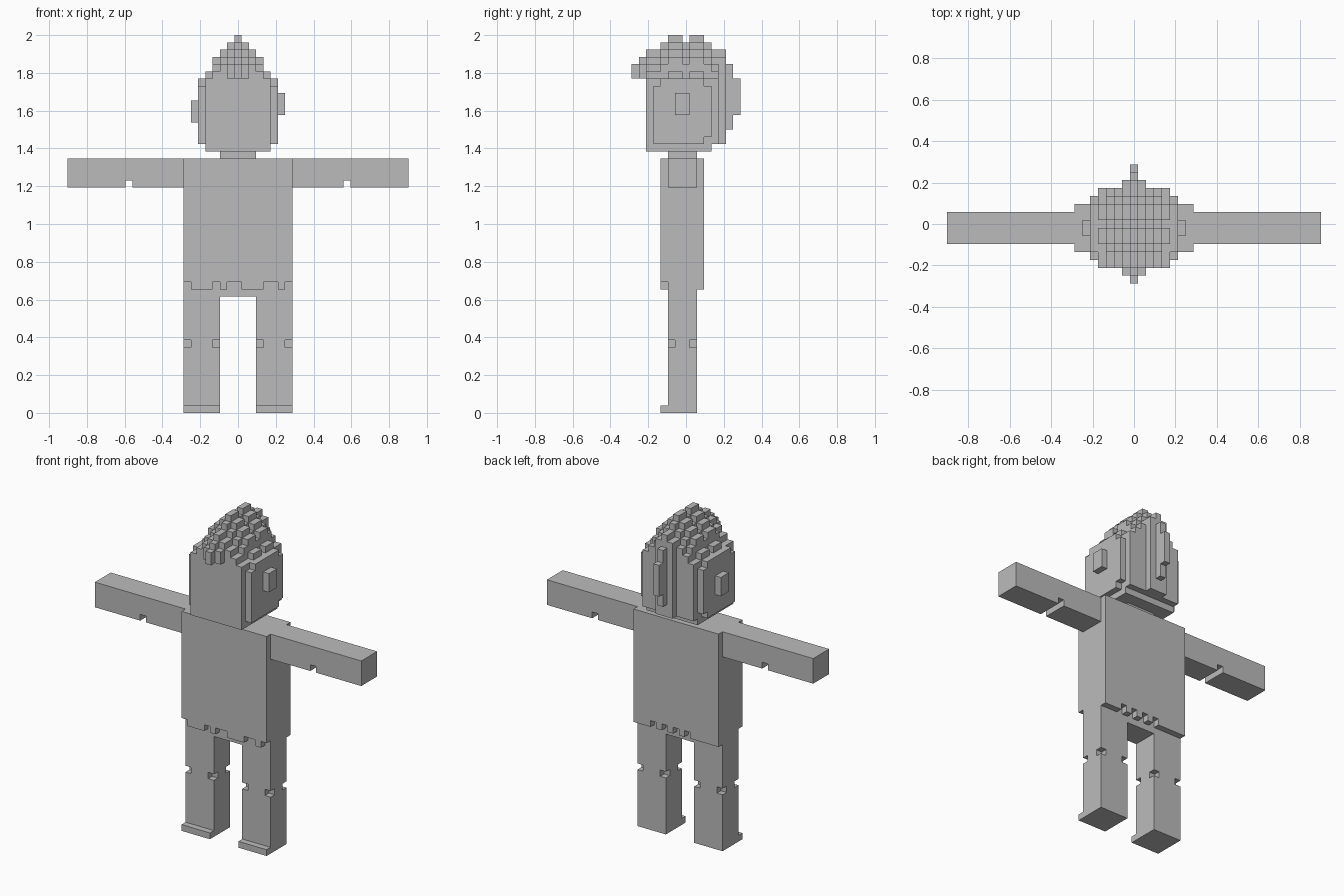
import bpy, bmesh, math
from mathutils import Vector

if "Cube" in bpy.data.objects:
    bpy.data.objects.remove(bpy.data.objects["Cube"])

U = 2 / 52  # size of one block

grey = bpy.data.materials.new("plain_grey")
grey.diffuse_color = (0.5, 0.5, 0.5, 1)
grey.use_nodes = True
grey.node_tree.nodes["Principled BSDF"].inputs["Base Color"].default_value = grey.diffuse_color

SIDES = [((1, 0, 0), (0, 1, 0), (0, 0, 1)), ((0, 1, 0), (0, 0, 1), (1, 0, 0)),
         ((0, 0, 1), (1, 0, 0), (0, 1, 0))]


def box(x0, x1, y0, y1, z0, z1):
    """Set of block cells, bounds inclusive."""
    return {(x, y, z) for x in range(x0, x1 + 1)
            for y in range(y0, y1 + 1) for z in range(z0, z1 + 1)}


def build(name, cells):
    """Skin the outside of a set of blocks and merge the flat areas."""
    bm = bmesh.new()
    corners = {}

    def corner(v):
        key = tuple(round(2 * c) for c in v)
        if key not in corners:
            corners[key] = bm.verts.new((v.x * U, v.y * U, v.z * U))
        return corners[key]

    for cell in sorted(cells):
        mid = Vector(cell) + Vector((0, 0, 0.5))
        for n, a, b in SIDES:
            for s in (1, -1):
                if tuple(c + s * d for c, d in zip(cell, n)) in cells:
                    continue
                n_, a_, b_ = Vector(n) * s / 2, Vector(a) / 2, Vector(b) * s / 2
                bm.faces.new([corner(mid + n_ + p) for p in
                              (-a_ - b_, a_ - b_, a_ + b_, -a_ + b_)])
    bmesh.ops.dissolve_limit(bm, angle_limit=math.radians(1),
                             verts=bm.verts[:], edges=bm.edges[:])
    me = bpy.data.meshes.new(name)
    bm.to_mesh(me)
    bm.free()
    me.materials.append(grey)
    ob = bpy.data.objects.new(name, me)
    bpy.context.collection.objects.link(ob)


def mirrored(cells):
    return {(-x, y, z) for x, y, z in cells}


# Legs with a toe step and nicked knee corners
leg = box(3, 7, -2, 1, 0, 16) | box(3, 7, -3, -3, 0, 0)
leg -= {(x, y, 9) for x in (3, 7) for y in (-2, 1)}
build("right_leg", leg)
build("left_leg", mirrored(leg))

# Arms with an elbow nick underneath
arm = box(8, 23, -2, 1, 31, 34) - box(15, 15, -2, 1, 31, 31)
build("right_arm", arm)
build("left_arm", mirrored(arm))

# Torso with a ragged shirt hem, and the hips between the legs
torso = box(-7, 7, -3, 2, 17, 34) | box(-2, 2, -2, 1, 16, 16)
torso -= {(x, -3, 17) for x in (-7, -3, -1, 0, 4, 5, 7)}
torso -= {(x, 2, 17) for x in (-2, 0, 2, 4)}
build("torso", torso)
build("neck", box(-2, 2, -2, 1, 35, 35))

# Head: chin, main block and side plates
head = box(-4, 4, -5, 3, 36, 36) | box(-4, 4, -5, 4, 37, 44)
for x in (-5, 5):
    head |= box(x, x, -4, 3, 37, 44) - {(x, 3, 37)}

# Hair: stepped crest, lower towards the sides
crest = [48, 49, 50, 50, 51, 52, 52, 51, 52, 52, 51, 50, 50, 48, 46]
drop = [0, 1, 2, 3, 5, 6]
bottom = {-7: 46, -6: 46, 5: 37, 6: 39, 7: 41}
half_width = {-7: 0, -6: 1, -5: 4, 4: 4, 5: 1, 6: 0, 7: 0}
for y, top in zip(range(-7, 8), crest):
    w = half_width.get(y, 5)
    for x in range(-w, w + 1):
        low = bottom.get(y, 45)
        high = max(top - drop[abs(x)], 45 if abs(x) == 5 and y in (-4, 3) else 46)
        head |= box(x, x, y, y, low, high - 1)
build("head_and_hair", head)

# Ears sit at slightly different heights
build("right_ear", box(6, 6, -1, 0, 41, 43))
build("left_ear", box(-6, -6, -1, 0, 40, 42))
